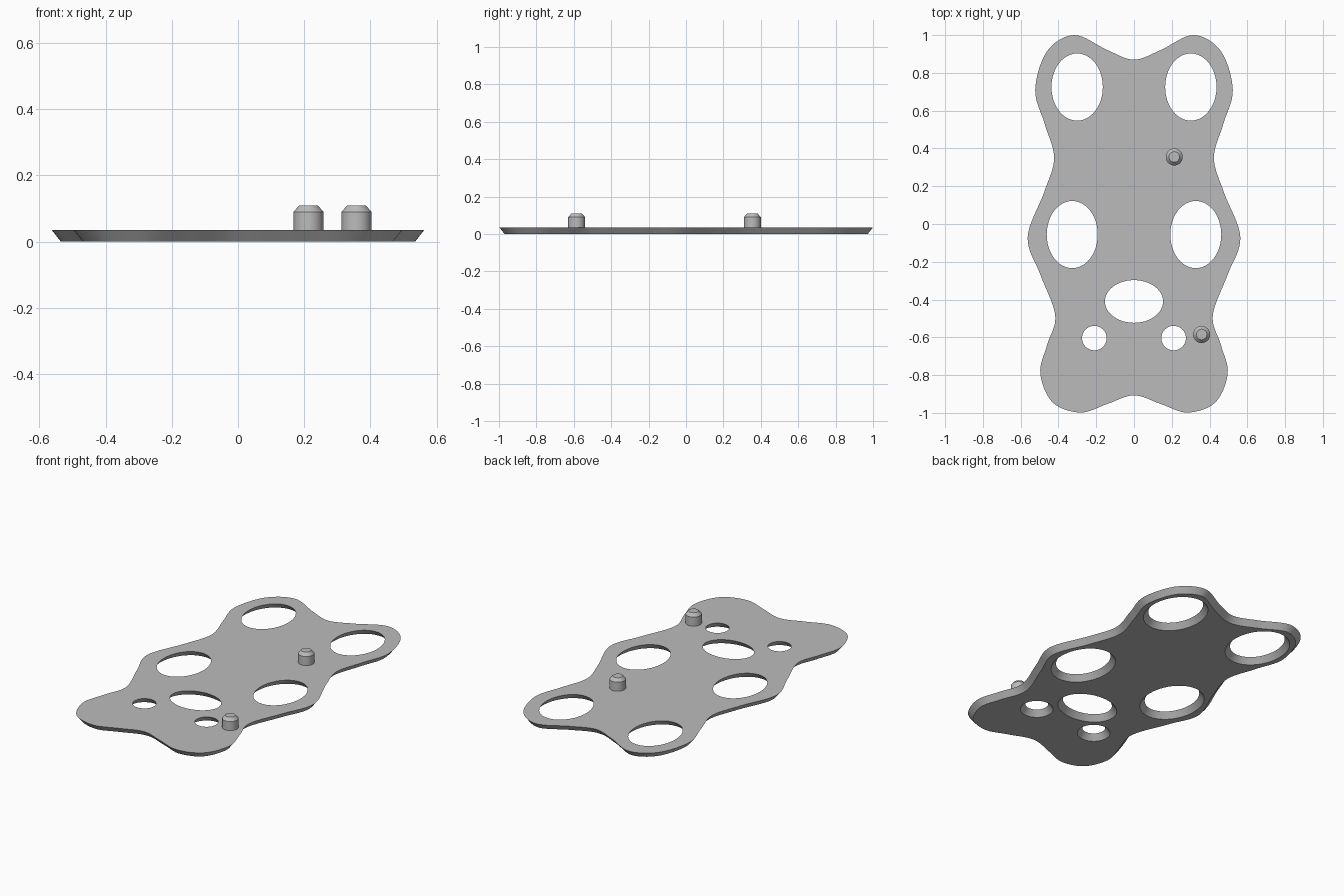
import bpy, bmesh, math
from mathutils import Vector

if "Cube" in bpy.data.objects:
    bpy.data.objects.remove(bpy.data.objects["Cube"])

THICK, INSET = 0.035, 0.028

grey = bpy.data.materials.new("plain_grey")
grey.diffuse_color = (0.5, 0.5, 0.5, 1)
grey.use_nodes = True
grey.node_tree.nodes["Principled BSDF"].inputs["Base Color"].default_value = grey.diffuse_color


def finish(bm, name, angle=30):
    bmesh.ops.recalc_face_normals(bm, faces=bm.faces)
    mesh = bpy.data.meshes.new(name)
    bm.to_mesh(mesh)
    bm.free()
    mesh.materials.append(grey)
    obj = bpy.data.objects.new(name, mesh)
    bpy.context.collection.objects.link(obj)
    bpy.ops.object.select_all(action='DESELECT')
    obj.select_set(True)
    bpy.context.view_layer.objects.active = obj
    bpy.ops.object.shade_smooth_by_angle(angle=math.radians(angle))
    return obj


def smooth_loop(pts, steps=8):
    """Closed Catmull-Rom curve through the points."""
    p = [Vector(q) for q in pts]
    n, out = len(p), []
    for i in range(n):
        a, b, c, d = p[i - 1], p[i], p[(i + 1) % n], p[(i + 2) % n]
        for s in range(steps):
            t = s / steps
            out.append(0.5 * (2 * b + (c - a) * t + (2 * a - 5 * b + 4 * c - d) * t ** 2
                              + (3 * b - a - 3 * c + d) * t ** 3))
    return out


def ellipse(x, y, rx, ry, n=48):
    return [Vector((x + rx * math.cos(2 * math.pi * i / n),
                    y + ry * math.sin(2 * math.pi * i / n))) for i in range(n)]


def inset_loop(loop, dist):
    """Shift a counter-clockwise loop inward (negative = outward)."""
    out = []
    for i, p in enumerate(loop):
        t = (loop[(i + 1) % len(loop)] - loop[i - 1]).normalized()
        out.append(p + Vector((-t.y, t.x)) * dist)
    return out


# Wavy plate outline: right half from bottom to top, then mirrored
half = [(0.14, -0.952), (0.283, -0.998), (0.43, -0.945), (0.496, -0.79), (0.46, -0.64),
        (0.417, -0.485), (0.495, -0.27), (0.563, -0.07), (0.475, 0.17), (0.423, 0.35),
        (0.473, 0.53), (0.523, 0.71), (0.46, 0.915), (0.315, 1.0), (0.14, 0.92)]
outline = smooth_loop([(0, -0.907)] + half + [(0, 0.87)] + [(-x, y) for x, y in reversed(half)])

# Openings: four large ovals, one wide oval, two small rounds
holes = [ellipse(0.0, -0.41, 0.154, 0.113)]
for s in (-1, 1):
    holes += [ellipse(s * 0.301, 0.725, 0.136, 0.178),
              ellipse(s * 0.327, -0.056, 0.135, 0.178),
              ellipse(s * 0.21, -0.604, 0.065, 0.065, 32)]

# Plate with every edge sloping inward towards the underside
bm = bmesh.new()
top_edges, low_edges = [], []
for loop, d in [(outline, INSET)] + [(h, -INSET) for h in holes]:
    top = [bm.verts.new((p.x, p.y, THICK)) for p in loop]
    low = [bm.verts.new((p.x, p.y, 0)) for p in inset_loop(loop, d)]
    for i in range(len(loop)):
        j = (i + 1) % len(loop)
        bm.faces.new((low[i], low[j], top[j], top[i]))
        top_edges.append(bm.edges.get((top[i], top[j])))
        low_edges.append(bm.edges.get((low[i], low[j])))
for edges in (top_edges, low_edges):
    bmesh.ops.triangle_fill(bm, edges=edges, use_beauty=True, use_dissolve=False)
finish(bm, "plate")

# Chamfered pegs
for name, x, y in (("rear_peg", 0.213, 0.355), ("front_peg", 0.358, -0.585)):
    bm = bmesh.new()
    n, rings = 32, []
    for r, z in ((0.045, THICK - 0.005), (0.045, 0.09), (0.028, 0.109)):
        rings.append([bm.verts.new((p.x, p.y, z)) for p in ellipse(x, y, r, r, n)])
    for a, b in zip(rings, rings[1:]):
        for i in range(n):
            j = (i + 1) % n
            bm.faces.new((a[i], a[j], b[j], b[i]))
    bm.faces.new(rings[-1])
    bm.faces.new(rings[0][::-1])
    finish(bm, name)
